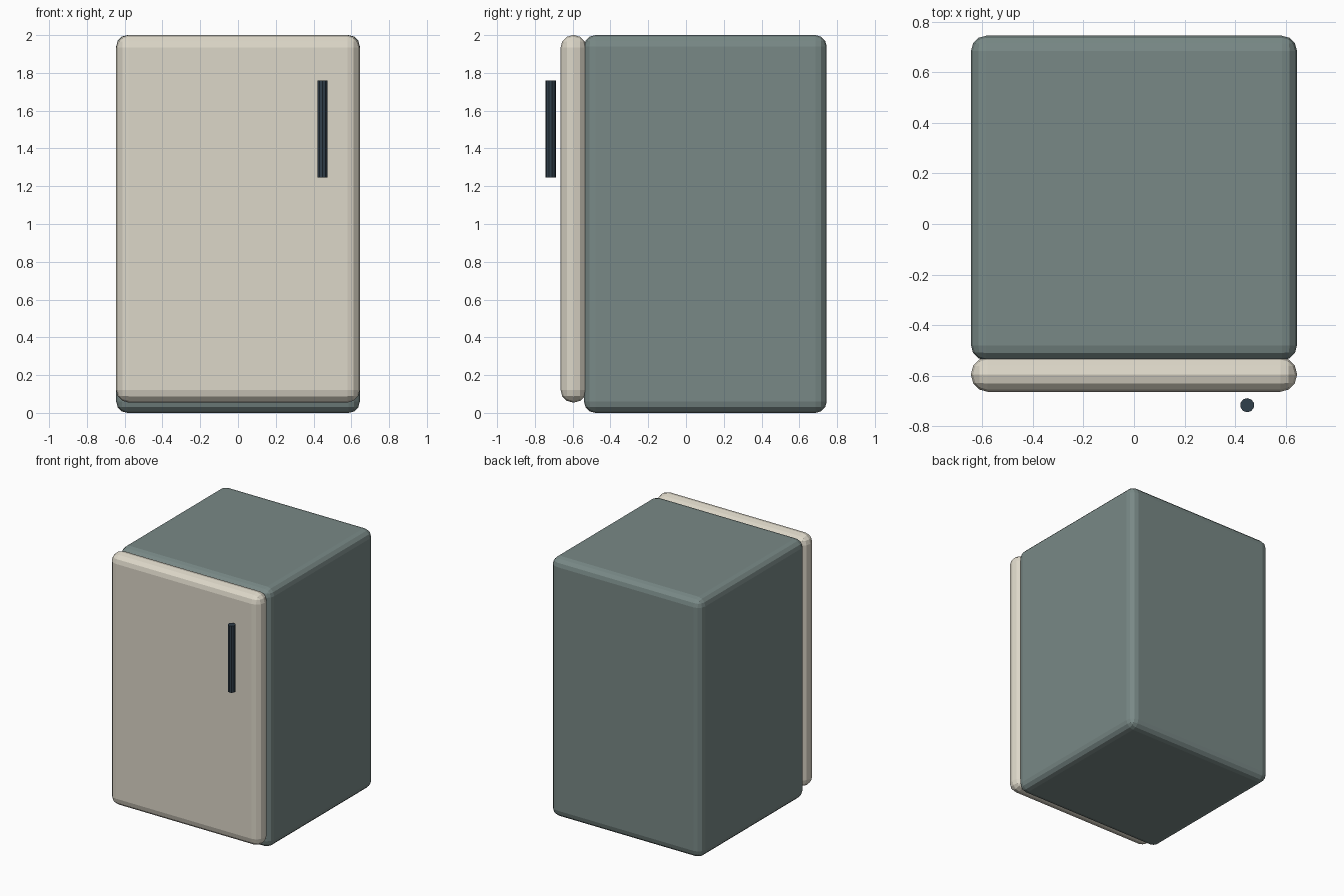
import bpy

if "Cube" in bpy.data.objects:
    bpy.data.objects.remove(bpy.data.objects["Cube"])


def paint(obj, name, color):
    mat = bpy.data.materials.new(name)
    mat.diffuse_color = color
    mat.use_nodes = True
    mat.node_tree.nodes["Principled BSDF"].inputs["Base Color"].default_value = mat.diffuse_color
    obj.data.materials.append(mat)


def rounded_box(name, lo, hi, radius, mat_name, color):
    center = [(a + b) / 2 for a, b in zip(lo, hi)]
    bpy.ops.mesh.primitive_cube_add(size=1, location=center)
    obj = bpy.context.object
    obj.name = name
    obj.scale = [b - a for a, b in zip(lo, hi)]
    bpy.ops.object.transform_apply(location=False, rotation=False, scale=True)
    bevel = obj.modifiers.new("rounded_edges", 'BEVEL')
    bevel.width = radius
    bevel.segments = 3
    bevel.limit_method = 'NONE'
    paint(obj, mat_name, color)
    return obj


# Cabinet
rounded_box("cabinet", (-0.645, -0.54, 0), (0.645, 0.745, 2.0), 0.06,
            "grey_green", (0.19, 0.25, 0.24, 1))

# Door, raised slightly above the floor
rounded_box("door", (-0.645, -0.664, 0.055), (0.645, -0.527, 2.0), 0.066,
            "cream", (0.72, 0.68, 0.58, 1))

# Upright bar handle standing clear of the door
bpy.ops.mesh.primitive_cylinder_add(vertices=10, radius=0.028, depth=0.515,
                                    location=(0.448, -0.717, 1.503))
handle = bpy.context.object
handle.name = "door_handle"
paint(handle, "dark_slate", (0.03, 0.05, 0.07, 1))
